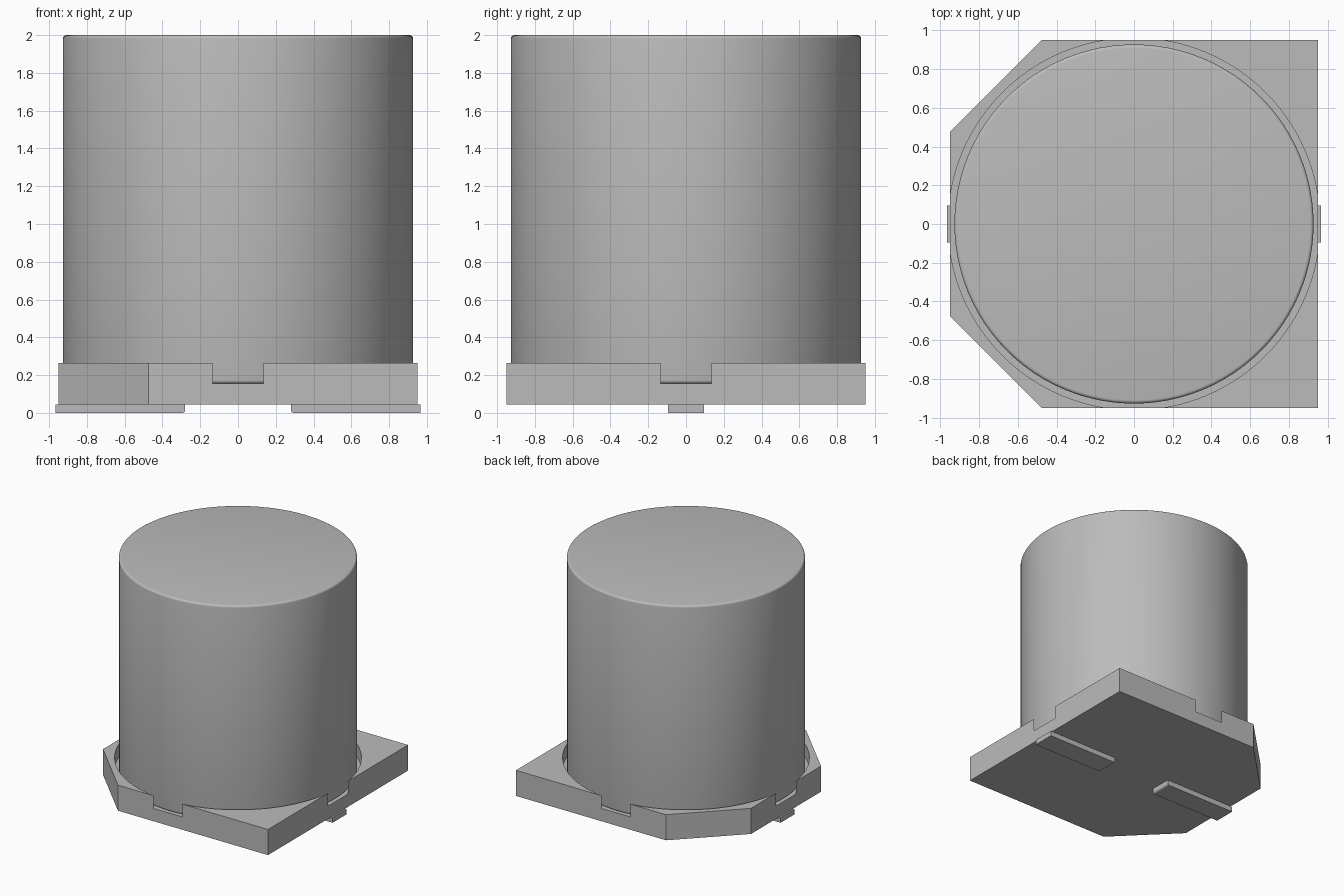
import bpy
import bmesh
import math
from mathutils import Matrix

default = bpy.data.objects.get("Cube")
if default:
    bpy.data.objects.remove(default, do_unlink=True)

GREY = (0.5, 0.5, 0.5, 1.0)
grey = bpy.data.materials.new("plain grey")
grey.use_nodes = True
grey.diffuse_color = GREY
grey.node_tree.nodes["Principled BSDF"].inputs["Base Color"].default_value = GREY


def finish(bm, name):
    bmesh.ops.recalc_face_normals(bm, faces=bm.faces[:])
    mesh = bpy.data.meshes.new(name)
    bm.to_mesh(mesh)
    bm.free()
    mesh.materials.append(grey)
    obj = bpy.data.objects.new(name, mesh)
    bpy.context.collection.objects.link(obj)
    return obj


def activate(obj):
    bpy.ops.object.select_all(action="DESELECT")
    obj.select_set(True)
    bpy.context.view_layer.objects.active = obj


def smooth(obj):
    activate(obj)
    bpy.ops.object.shade_smooth_by_angle(angle=math.radians(35))


def prism(name, outline, z0, z1):
    bm = bmesh.new()
    face = bm.faces.new([bm.verts.new((x, y, z0)) for x, y in outline])
    top = bmesh.ops.extrude_face_region(bm, geom=[face])["geom"]
    verts = [v for v in top if isinstance(v, bmesh.types.BMVert)]
    bmesh.ops.translate(bm, verts=verts, vec=(0, 0, z1 - z0))
    return finish(bm, name)


def cylinder(name, radius, z0, z1, rim=0.0):
    bm = bmesh.new()
    bmesh.ops.create_cone(bm, cap_ends=True, segments=96, radius1=radius, radius2=radius,
                          depth=z1 - z0, matrix=Matrix.Translation((0, 0, (z0 + z1) / 2)))
    if rim:
        edges = [e for e in bm.edges if abs(e.verts[0].co.z - e.verts[1].co.z) < 0.001]
        bmesh.ops.bevel(bm, geom=edges, offset=rim, segments=4, profile=0.5, affect="EDGES")
    return finish(bm, name)


# Square base plate with two cut corners on the right side
H, C = 0.95, 0.475
BASE, FLOOR, RIM = 0.045, 0.155, 0.265
base = prism("base_plate", [(H, -H), (H, H), (-C, H), (-H, C), (-H, -C), (-C, -H)], BASE, RIM)

# Round recess, wide enough to open a notch in the middle of each side
cutter = cylinder("recess_cutter", 0.96, FLOOR, 0.5)
cutter.hide_render = True
cut = base.modifiers.new("recess", "BOOLEAN")
cut.operation = "DIFFERENCE"
cut.solver = "EXACT"
cut.object = cutter
activate(base)
bpy.ops.object.modifier_apply(modifier=cut.name)
bpy.data.objects.remove(cutter, do_unlink=True)
smooth(base)

# Can with softly rounded rims
smooth(cylinder("can", 0.927, FLOOR, 2.0, rim=0.018))

# Flat terminals with rounded lower edges at both ends
for side, name in ((1, "left_terminal"), (-1, "right_terminal")):
    bm = bmesh.new()
    size = Matrix.Diagonal((0.685, 0.19, BASE, 1))
    bmesh.ops.create_cube(bm, size=1, matrix=Matrix.Translation((side * 0.6225, 0, BASE / 2)) @ size)
    ends = [e for e in bm.edges if all(v.co.z < 0.01 for v in e.verts)
            and abs(e.verts[0].co.x - e.verts[1].co.x) < 0.01
            and abs(e.verts[0].co.x) < 0.5]
    bmesh.ops.bevel(bm, geom=ends, offset=0.015, segments=3, profile=0.5, affect="EDGES")
    smooth(finish(bm, name))
